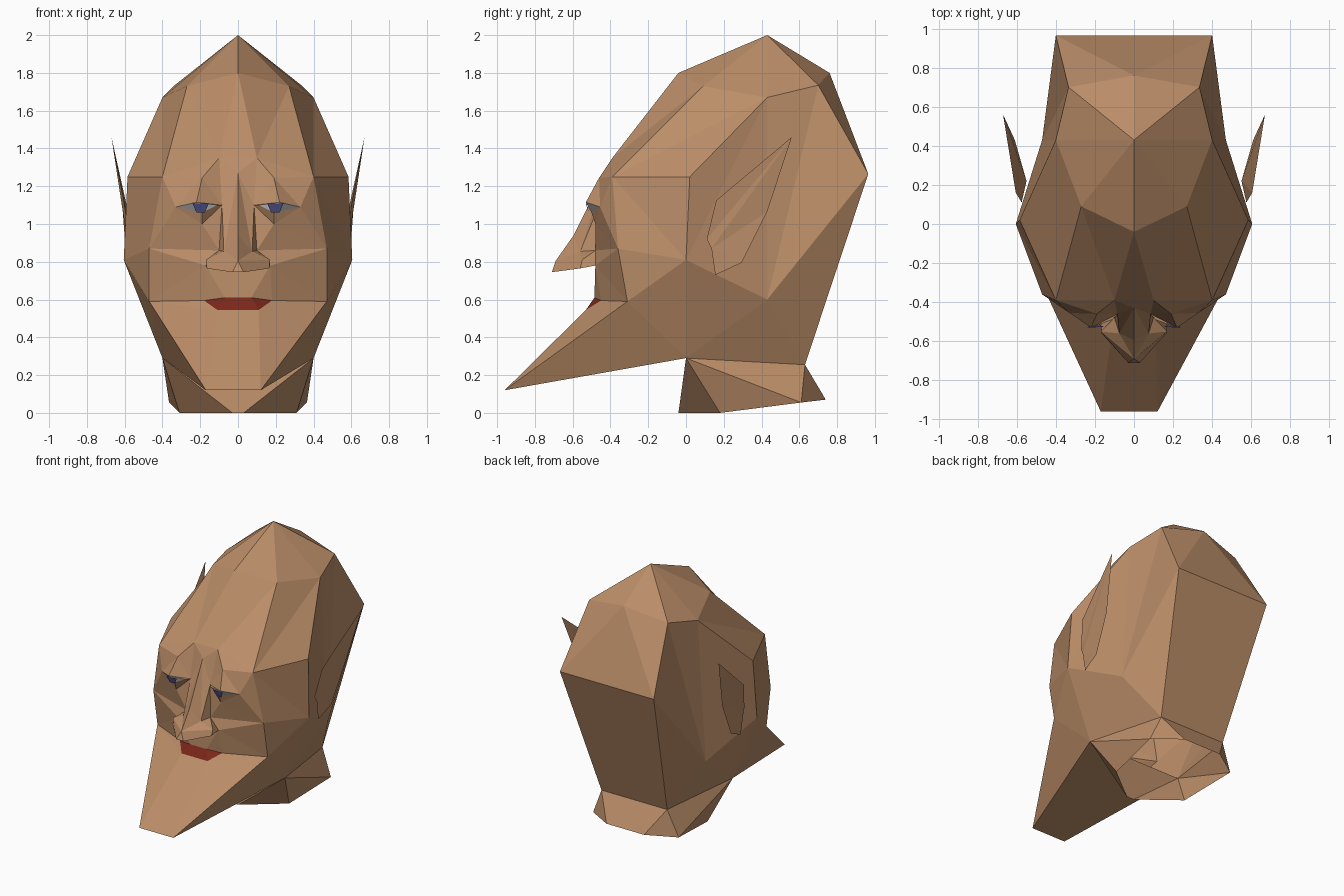
import bpy, bmesh
from mathutils import Vector

if "Cube" in bpy.data.objects:
    bpy.data.objects.remove(bpy.data.objects["Cube"])


def material(name, rgb):
    m = bpy.data.materials.new(name)
    m.diffuse_color = (*rgb, 1)
    m.use_nodes = True
    m.node_tree.nodes["Principled BSDF"].inputs["Base Color"].default_value = m.diffuse_color
    return m


skin = material("skin", (0.5, 0.27, 0.14))
red = material("lip_red", (0.2, 0.02, 0.01))
white = material("eye_white", (0.72, 0.72, 0.7))
blue = material("iris_blue", (0.08, 0.08, 0.24))


def part(name, points, faces, mat, skew=None):
    """Half-model faces from named points (suffix 0 = on the midline), mirrored in x."""
    bm = bmesh.new()
    for side in (1, -1):
        for face in faces:
            loop = []
            for key in face.split():
                x, y, z = points[key.rstrip("0")]
                loop.append(bm.verts.new((0 if key.endswith("0") else x * side, y, z)))
            bm.faces.new(loop if side == 1 else loop[::-1])
    bmesh.ops.remove_doubles(bm, verts=bm.verts[:], dist=0.0005)
    bmesh.ops.recalc_face_normals(bm, faces=bm.faces[:])
    if skew:
        for v in bm.verts:
            skew(v)
    me = bpy.data.meshes.new(name)
    bm.to_mesh(me)
    bm.free()
    me.materials.append(mat)
    ob = bpy.data.objects.new(name, me)
    bpy.context.collection.objects.link(ob)
    return ob


# Skull, jaw and neck landmarks
P = dict(
    crown=(0, .43, 2.0), fore=(0, -.04, 1.8), foreside=(.27, .09, 1.73),
    upside=(.4, .43, 1.67), upback=(.335, .7, 1.735), topback=(0, .76, 1.8),
    back=(.4, .965, 1.265), nape=(.28, .63, .255), behind=(.47, .43, .6),
    temple=(.585, .02, 1.25), cheekbone=(.605, 0, .81), jaw=(.4, 0, .29),
    brow=(.4, -.39, 1.25), inbrow=(.1, -.39, 1.35), cheek=(.47, -.36, .87),
    jowl=(.47, -.31, .59), chin=(.145, -.96, .12),
    nfront=(.03, -.04, 0), nside=(.31, .18, 0), nrear=(.365, .61, .055), nback=(.16, .74, .07))

# Face landmarks
P.update(
    bridge=(0, -.43, 1.27), ridge=(.19, -.46, 1.245), inner=(.085, -.46, 1.1),
    outer=(.33, -.455, 1.09), lid=(.22, -.53, 1.115), under=(.19, -.48, 1.0),
    lower=(.19, -.5, 1.06), incorner=(.11, -.49, 1.1),
    root=(.1, -.48, .86), base=(.17, -.48, .78),
    corner=(.18, -.45, .595), bow=(.07, -.485, .61), lip=(.11, -.53, .545))

# Nose landmarks
P.update(
    ridgemid=(0, -.595, .94), tip=(0, -.69, .805), tipbase=(.03, -.71, .745),
    alar=(.075, -.56, .855), wing=(.17, -.55, .81), wingbase=(.165, -.56, .765))

cranium = [
    "crown fore foreside", "crown foreside upside", "crown upside upback", "crown upback topback",
    "topback upback back", "topback back back0", "back nape nape0 back0",
    "fore foreside inbrow", "fore inbrow inbrow0", "foreside brow inbrow", "foreside upside brow",
    "upside temple brow", "temple cheekbone upside", "cheekbone behind upside",
    "upside behind upback", "upback behind back", "back behind nape", "behind jaw nape",
    "behind cheekbone jaw", "brow temple cheekbone", "brow cheekbone cheek",
    "cheekbone jowl cheek", "cheekbone jaw jowl"]
jaw_neck = [
    "jowl jaw chin", "jowl chin lip", "jowl lip corner", "lip chin chin0 lip0", "chin jaw jaw0 chin0",
    "jaw nfront nfront0 jaw0", "jaw nside nfront", "jaw nrear nside", "jaw nape nrear",
    "nape nback nrear", "nape nape0 nback0 nback"]
face = [
    "inbrow inbrow0 bridge", "inbrow bridge inner", "inbrow inner ridge", "inbrow ridge brow",
    "brow ridge outer", "ridge lid outer", "ridge inner lid", "inner incorner lid",
    "brow outer cheek", "outer under cheek", "outer lower under", "lower incorner inner under",
    "under root cheek", "inner root under", "root base cheek", "cheek base jowl",
    "base corner jowl", "base bow corner", "base base0 bow0 bow"]
nose = [
    "bridge ridgemid alar", "ridgemid tip alar", "bridge alar inner", "inner alar root",
    "alar wing root", "wing wingbase base root", "alar tip wing", "tip tipbase wingbase wing",
    "tip tipbase tipbase0", "tipbase wingbase base", "tipbase base base0 tipbase0"]


def chin_skew(v):
    if v.co.y < -.9:
        v.co.x -= .025


part("head", P, cranium + jaw_neck + face + nose, skin, chin_skew)

# Mouth
part("mouth", P, ["corner lip bow", "bow lip lip0 bow0"], red)

# Eyes
part("eye_whites", P, ["outer lid lower", "lid incorner lower"], white)
iris = dict(a=(.24, -.53, 1.108), b=(.155, -.527, 1.108), c=(.175, -.515, 1.062), d=(.22, -.515, 1.06))
part("irises", iris, ["a b c d"], blue)

# Ears: outline swept back, closed behind to a point at the head
E = dict(tip=(.67, .56, 1.46), a=(.605, .16, 1.125), b=(.575, .11, .92), c=(.58, .135, .87),
         d=(.575, .155, .73), e=(.59, .295, .795), f=(.61, .43, 1.065), hub=(.55, .22, .92))
rim = ["tip", "a", "b", "c", "d", "e", "f"]
outside = ["tip a b", "tip b c", "tip c f", "c d e", "c e f"]
inside = [f"{p} hub {q}" for p, q in zip(rim, rim[1:] + rim[:1])]
part("ears", E, outside + inside, skin)
